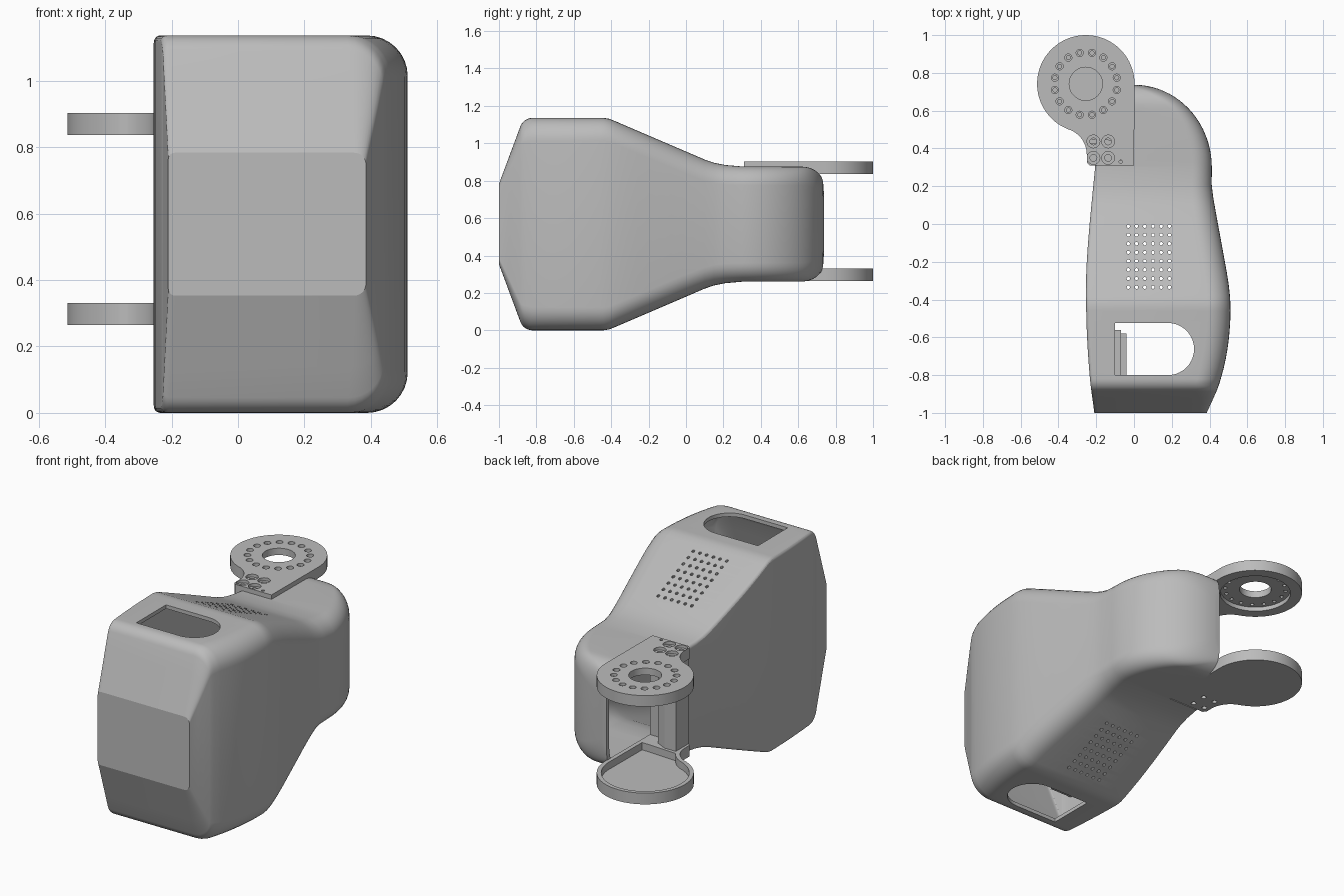
import bpy, bmesh, math
from mathutils import Vector

if "Cube" in bpy.data.objects:
    bpy.data.objects.remove(bpy.data.objects["Cube"], do_unlink=True)

grey = bpy.data.materials.new("plain grey")
grey.use_nodes = True
grey.diffuse_color = (0.5, 0.5, 0.5, 1)
grey.node_tree.nodes["Principled BSDF"].inputs["Base Color"].default_value = (0.5, 0.5, 0.5, 1)

MID = 0.568           # mid height of the shell
HUB = Vector((-0.255, 0.742))
HUB_R = 0.258


def make_object(name, bm):
    bmesh.ops.recalc_face_normals(bm, faces=bm.faces[:])
    mesh = bpy.data.meshes.new(name)
    bm.to_mesh(mesh)
    bm.free()
    mesh.materials.append(grey)
    obj = bpy.data.objects.new(name, mesh)
    bpy.context.collection.objects.link(obj)
    return obj


def prisms(name, outlines, z0, z1):
    """Extrude each flat outline from z0 to z1."""
    bm = bmesh.new()
    for pts in outlines:
        low = [bm.verts.new((p[0], p[1], z0)) for p in pts]
        high = [bm.verts.new((p[0], p[1], z1)) for p in pts]
        bm.faces.new(low[::-1])
        bm.faces.new(high)
        n = len(pts)
        for i in range(n):
            j = (i + 1) % n
            bm.faces.new((low[i], low[j], high[j], high[i]))
    return make_object(name, bm)


def arc(cx, cy, r, a0, a1, n):
    return [(cx + r * math.cos(math.radians(a0 + (a1 - a0) * i / n)),
             cy + r * math.sin(math.radians(a0 + (a1 - a0) * i / n))) for i in range(n + 1)]


def circle(cx, cy, r, n=20):
    return arc(cx, cy, r, 0, 360, n)[:-1]


def rect(x0, x1, y0, y1):
    return [(x0, y0), (x1, y0), (x1, y1), (x0, y1)]


def activate(obj):
    bpy.ops.object.select_all(action='DESELECT')
    obj.select_set(True)
    bpy.context.view_layer.objects.active = obj


def cut(obj, cutter):
    cutter.hide_render = True
    activate(obj)
    mod = obj.modifiers.new("cut", 'BOOLEAN')
    mod.operation = 'DIFFERENCE'
    mod.solver = 'EXACT'
    mod.object = cutter
    bpy.ops.object.modifier_apply(modifier=mod.name)
    bpy.data.objects.remove(cutter, do_unlink=True)


def smooth(obj, degrees):
    activate(obj)
    bpy.ops.object.shade_smooth_by_angle(angle=math.radians(degrees))


def interp(points, y, curved=False):
    """Piecewise value at y, straight or with eased slopes."""
    y = min(max(y, points[0][0]), points[-1][0])
    last = len(points) - 1
    i = next(k for k in range(last) if y <= points[k + 1][0])
    (y0, v0), (y1, v1) = points[i], points[i + 1]
    t = (y - y0) / (y1 - y0)
    if not curved:
        return v0 + (v1 - v0) * t

    def slope(k):
        a, b = points[max(k - 1, 0)], points[min(k + 1, last)]
        return (b[1] - a[1]) / (b[0] - a[0]) * (y1 - y0)
    return ((2*t**3 - 3*t**2 + 1) * v0 + (t**3 - 2*t**2 + t) * slope(i)
            + (3*t**2 - 2*t**3) * v1 + (t**3 - t**2) * slope(i + 1))


# Shell profiles along the length
brow = [(-0.82 - 0.07 * math.sin(math.radians(a)), 0.498 + 0.07 * math.cos(math.radians(a)))
        for a in range(70, -1, -10)]
HEIGHT = [(-1, 0.215)] + brow + [(-0.44, 0.568), (-0.41, 0.563), (-0.38, 0.551), (0.1, 0.345),
                                 (0.15, 0.328), (0.21, 0.316), (0.3, 0.308), (0.62, 0.307)]
OUTER = [(-1, 0.385), (-0.85, 0.45), (-0.68, 0.492), (-0.5, 0.51), (-0.35, 0.505),
         (-0.15, 0.472), (0.08, 0.43), (0.2, 0.412), (0.3, 0.412)]
INNER = [(-1, -0.21), (-0.8, -0.235), (-0.5, -0.252), (-0.2, -0.25), (0.31, -0.205), (0.74, -0.16)]
ROUND = [(-1, 0.035), (-0.85, 0.125), (0, 0.12), (0.3, 0.1), (0.74, 0.1)]


def outer_x(y):
    if y <= 0.3:
        return interp(OUTER, y, True)
    return 0.412 * math.sqrt(max(0, 1 - ((y - 0.3) / 0.437) ** 2))


def half_height(y):
    if y <= 0.62:
        return interp(HEIGHT, y)
    return 0.207 + 0.1 * math.sqrt(max(0, 1 - ((y - 0.62) / 0.117) ** 2))


stations = [p[0] for p in HEIGHT[:-1]]
stations += [-0.95, -0.92] + [-0.76 + 0.05 * i for i in range(7)] + [-0.32 + 0.06 * i for i in range(7)]
stations += [0.3 + 0.437 * math.sin(math.pi / 2 * k / 20) for k in range(1, 20)] + [0.7365]
stations.sort()


def loft_shell(name, t):
    """Rounded sections along y, shrunk inward by t."""
    bm = bmesh.new()
    rings = []
    for y in stations:
        x0, x1 = interp(INNER, y, True) + t, outer_x(y) - t
        h, r, s = half_height(y) - t, interp(ROUND, y), 0.02
        x1 = max(x1, x0 + r + s + 0.01)
        sec = (arc(x1 - r, h - r, r, 0, 90, 8) + arc(x0 + s, h - s, s, 90, 180, 5)
               + arc(x0 + s, s - h, s, 180, 270, 5) + arc(x1 - r, r - h, r, 270, 360, 8))
        yy = -1 + t + (y + 1) * (1.737 - 2 * t) / 1.737
        rings.append([bm.verts.new((x, yy, MID + z)) for x, z in sec])
    n = len(rings[0])
    for a, b in zip(rings, rings[1:]):
        for i in range(n):
            j = (i + 1) % n
            bm.faces.new((a[i], a[j], b[j], b[i]))
    bm.faces.new(rings[0])
    bm.faces.new(rings[-1])
    return make_object(name, bm)


# Hollow shell with rear side notch, through window and vent holes
shell = loft_shell("shell", 0)
cut(shell, loft_shell("shell_cavity", 0.022))
cut(shell, prisms("rear_notch", [rect(-0.5, 0, 0.31, 0.9)], -0.2, 1.4))
window = [(-0.1, -0.8)] + arc(0.18, -0.662, 0.138, -90, 90, 20) + [(-0.1, -0.524)]
cut(shell, prisms("window_cutter", [window], -0.2, 1.4))
vents = [circle(-0.03 + 0.0435 * i, -0.335 + 0.0462 * j, 0.009, 10) for i in range(6) for j in range(8)]
cut(shell, prisms("vent_cutter", vents, -0.2, 1.4))
smooth(shell, 18)

# Mount inside the window
prisms("inner_mount", [rect(-0.225, -0.07, -0.8, -0.56)], 0.2, 0.94)
prisms("inner_mount_cover", [rect(-0.07, -0.04, -0.8, -0.58)], 0.23, 0.91)


def plate_outline(d, foot):
    """Hub disc blended into a straight foot, inset by d."""
    pts = arc(HUB.x, HUB.y, HUB_R - d, 0, 250, 56)
    pts += arc(-0.39, 0.368, 0.14 + d, 70, max(0, math.degrees(math.asin(max(0, foot - 0.368) / 0.14))), 12)
    if not d:
        pts += [(-0.25, 0.325), (-0.235, foot)]
    return pts + [(-d, foot)]


bolts = [(x, y) for x in (-0.215, -0.137) for y in (0.35, 0.437)]
ring = [(HUB.x + 0.167 * math.cos(math.radians(a + 11.25)), HUB.y + 0.167 * math.sin(math.radians(a + 11.25)))
        for a in [22.5 * k for k in range(16)]]

# Upper plate: bearing hole, screw ring and counterbored bolts
upper = prisms("upper_plate", [plate_outline(0, 0.31)], 0.837, 0.902)
cut(upper, prisms("bearing_recess", [circle(*HUB, 0.195, 48)], 0.8, 0.862))
through = [circle(*HUB, 0.088, 40)] + [circle(*p, 0.011, 12) for p in ring]
through += [circle(*p, 0.018, 16) for p in bolts] + [circle(-0.07, 0.33, 0.009, 12)]
cut(upper, prisms("plate_holes", through, 0.7, 1.0))
bores = [circle(*p, 0.019, 16) for p in ring] + [circle(*p, 0.034, 20) for p in bolts]
cut(upper, prisms("plate_bores", bores, 0.885, 1.0))
smooth(upper, 30)

# Lower plate: shallow tray with a rim
lower = prisms("lower_plate", [plate_outline(0, 0.31)], 0.264, 0.33)
cut(lower, prisms("tray_recess", [plate_outline(0.024, 0.44)], 0.287, 0.5))
cut(lower, prisms("lower_bolt_bores", [circle(*p, 0.014, 14) for p in bolts], 0.1, 0.285))
smooth(lower, 30)

# Post and web joining the two plates
prisms("bracket_post", [[(-0.235, 0.31), (-0.1, 0.31), (-0.1, 0.4), (-0.16, 0.43), (-0.235, 0.43)]], 0.325, 0.84)
prisms("bracket_web", [rect(-0.12, 0, 0.311, 0.335)], 0.3, 0.84)
